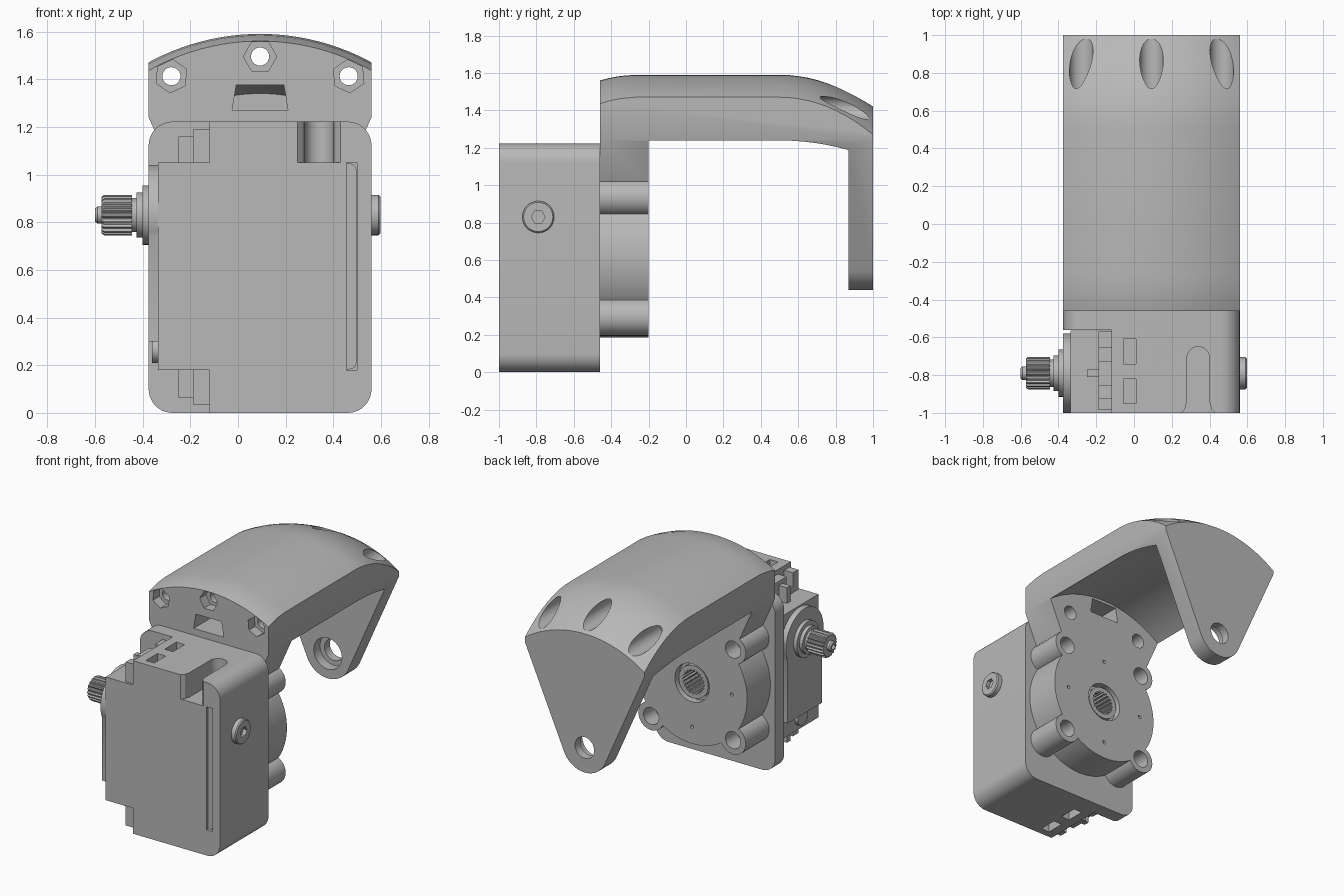
import bpy, bmesh
from math import sin, cos, pi, radians, hypot, asin, atan2

if "Cube" in bpy.data.objects:
    bpy.data.objects.remove(bpy.data.objects["Cube"])

grey = bpy.data.materials.new("light grey")
grey.use_nodes = True
grey.diffuse_color = (0.48, 0.48, 0.48, 1)
grey.node_tree.nodes["Principled BSDF"].inputs["Base Color"].default_value = (0.48, 0.48, 0.48, 1)

CX, HALF = 0.0925, 0.4675        # centre line and half width
AXIS = (CX, 0.615)               # output axis in x, z
SHAFT = (-0.79, 0.83)            # servo shaft axis in y, z


def loft(name, rings, axis, centre=(0, 0)):
    """Solid through 2D rings [(position, points)] stacked along an axis."""
    place = {"x": lambda u, v, w: (w, u, v),
             "y": lambda u, v, w: (u, w, v),
             "z": lambda u, v, w: (u, v, w)}[axis]
    bm = bmesh.new()
    loops = [[bm.verts.new(place(centre[0] + u, centre[1] + v, w)) for u, v in pts]
             for w, pts in rings]
    for a, b in zip(loops, loops[1:]):
        for i in range(len(a)):
            j = (i + 1) % len(a)
            bm.faces.new((a[i], a[j], b[j], b[i]))
    bm.faces.new(loops[0])
    bm.faces.new(loops[-1])
    bmesh.ops.recalc_face_normals(bm, faces=bm.faces)
    mesh = bpy.data.meshes.new(name)
    bm.to_mesh(mesh)
    bm.free()
    mesh.materials.append(grey)
    ob = bpy.data.objects.new(name, mesh)
    bpy.context.scene.collection.objects.link(ob)
    return ob


def prism(name, pts, axis, a, b, centre=(0, 0)):
    return loft(name, [(a, pts), (b, pts)], axis, centre)


def circle(r, n=40, turn=0):
    return [(r * cos(turn + 2 * pi * i / n), r * sin(turn + 2 * pi * i / n)) for i in range(n)]


def lathe(name, profile, axis, centre, n=40):
    return loft(name, [(w, circle(r, n)) for w, r in profile], axis, centre)


def rod(name, r, axis, a, b, centre, n=40):
    return lathe(name, [(a, r), (b, r)], axis, centre, n)


def spline(r, depth, teeth):
    return [((r - depth * (i // 2 % 2)) * cos(pi * i / teeth / 2 * 2 / 2),
             (r - depth * (i // 2 % 2)) * sin(pi * i / teeth / 2 * 2 / 2))
            for i in range(teeth * 4)]


def box(name, x0, x1, y0, y1, z0, z1):
    return prism(name, [(x0, y0), (x1, y0), (x1, y1), (x0, y1)], "z", z0, z1)


def combine(ob, tools, operation="DIFFERENCE"):
    """Apply booleans and discard the tools."""
    for tool in tools:
        mod = ob.modifiers.new("combine", "BOOLEAN")
        mod.operation, mod.solver, mod.object = operation, "EXACT", tool
        bpy.context.view_layer.update()
        mesh = bpy.data.meshes.new_from_object(
            ob.evaluated_get(bpy.context.evaluated_depsgraph_get()))
        ob.modifiers.clear()
        ob.data = mesh
        bpy.data.objects.remove(tool)
    return ob


def rounded_rect(hx, hz, r, n=10):
    pts = []
    for k, (sx, sz) in enumerate([(1, 1), (-1, 1), (-1, -1), (1, -1)]):
        for i in range(n + 1):
            a = pi / 2 * (k + i / n)
            pts.append((sx * (hx - r) + r * cos(a), sz * (hz - r) + r * sin(a)))
    return pts


# Housing: rounded block opened for the servo, with a back plate
housing = prism("servo_housing", rounded_rect(HALF, 0.611, 0.1), "y", -1, -0.46, (CX, 0.611))
groove = [(-0.1, -1.01), (-0.07, -0.98), (-0.06, -0.94)]
groove += [(-0.06 * cos(pi * i / 12), -0.71 + 0.06 * sin(pi * i / 12)) for i in range(13)]
groove += [(0.06, -0.94), (0.07, -0.98), (0.1, -1.01)]
cuts = [box("cut", -0.5, 0.5, -1.1, -0.56, 0.18, 1.05),
        box("cut", -0.5, -0.12, -1.1, -0.56, -0.1, 1.4),
        prism("cut", groove, "z", 1, 1.4, (0.34, 0))]
for y in (-0.95, -0.74):
    for z0, z1 in ((1.1, 1.4), (-0.2, 0.12)):
        cuts.append(box("cut", -0.055, 0.01, y, y + 0.13, z0, z1))
combine(housing, cuts)

# Side pivot with a hexagon socket
pivot = lathe("side_pivot", [(0.54, 0.085), (0.59, 0.085), (0.597, 0.078)], "x", SHAFT)
combine(pivot, [prism("cut", circle(0.037, 6), "x", 0.57, 0.7, SHAFT)])

# Servo body, rim, mounting ears and gear case
box("servo_body", -0.335, 0.455, -1, -0.565, 0.18, 1.05)
prism("servo_rim", rounded_rect(0.125, 0.432, 0.03), "y", -0.985, -0.565, (0.372, 0.615))
ears = box("servo_ears", -0.188, -0.12, -0.985, -0.57, 0.035, 1.19)
slots = []
for y in (-0.89, -0.69):
    for z0, z1 in ((1.09, 1.3), (-0.1, 0.135)):
        slots.append(box("cut", -0.3, 0, y - 0.035, y + 0.035, z0, z1))
combine(ears, slots)
for z0, z1 in ((1.05, 1.16), (0.065, 0.18)):
    box("ear_rib", -0.25, -0.18, -0.81, -0.77, z0, z1)
case = box("gear_case", -0.375, -0.33, -0.98, -0.6, 0.3, 0.83)
combine(case, [rod("disc", 0.21, "x", -0.375, -0.33, SHAFT, 56)], "UNION")
rod("cable_outlet", 0.055, "x", -0.36, -0.3, (-0.79, 0.265))

# Servo shaft with stepped collar and splines
lathe("shaft_collar", [(-0.37, 0.125), (-0.4, 0.125), (-0.4, 0.095), (-0.425, 0.095),
                       (-0.425, 0.072), (-0.45, 0.072)], "x", SHAFT)
loft("splined_shaft", [(-0.445, spline(0.085, 0.01, 20)), (-0.562, spline(0.085, 0.01, 20)),
                       (-0.572, spline(0.077, 0.008, 20))], "x", SHAFT)
tip = lathe("shaft_tip", [(-0.56, 0.036), (-0.59, 0.036), (-0.6, 0.028)], "x", SHAFT)
combine(tip, [rod("cut", 0.018, "x", -0.7, -0.58, SHAFT, 16)])

# Arm: turned shell trimmed to a straight sided wedge with a rounded tip
TIP = 0.175
corner = (HALF, 0.625)
edge = atan2(corner[0], corner[1]) - asin(TIP / hypot(*corner))
outline = [(HALF, 1.2), (-HALF, 1.2), (-corner[0], corner[1])]
sweep = pi - 2 * edge
start = pi + edge * -1
outline += [(TIP * cos(pi + edge + (pi - 2 * edge) * i / 24),
             TIP * sin(pi + edge + (pi - 2 * edge) * i / 24)) for i in range(25)]
outline.append(corner)
outer = [(-0.46, 0.945), (-0.41, 0.958), (-0.35, 0.969), (-0.27, 0.975), (0.5, 0.975)]
outer += [(0.5 + 0.05 * i, 0.975 - 0.17 * (i / 10) ** 2) for i in range(1, 11)]
inner = [(-0.2, 0.78), (0.5, 0.78)]
inner += [(0.5 + 0.37 * i / 6, 0.78 - 0.055 * (i / 6) ** 2) for i in range(1, 7)]
arm = lathe("arm", outer, "y", AXIS, 144)
combine(arm, [prism("trim", outline, "y", -0.6, 1.2, AXIS)], "INTERSECT")
combine(arm, [lathe("cut", inner, "y", AXIS, 144)])

# Gearbox disc and its four lugs join the arm
lugs = [(AXIS[0] + sx * 0.32, AXIS[1] + sz * 0.32) for sx in (-1, 1) for sz in (-1, 1)]
joined = [rod("disc", 0.43, "y", -0.46, -0.2, AXIS, 96)]
joined += [rod("lug", 0.1, "y", -0.46, -0.2, c) for c in lugs]
combine(arm, joined, "UNION")

# Holes: long bolts with nut pockets, window, pivot eye, lugs and output socket
holes = []
for turn in (-25, 0, 25):
    a = radians(turn)
    c = (AXIS[0] + 0.88 * sin(a), AXIS[1] + 0.88 * cos(a))
    holes += [rod("cut", 0.038, "y", -0.6, 1.2, c, 24),
              rod("cut", 0.0625, "y", 0.6, 1.2, c),
              prism("cut", circle(0.07, 6, -a), "y", -0.6, -0.39, c)]
holes.append(prism("cut", [(-0.117, 0.655), (0.117, 0.655), (0.1, 0.76), (-0.1, 0.76)],
                   "y", -0.6, -0.1, AXIS))
holes += [rod("cut", 0.075, "y", 0.8, 1.2, AXIS), rod("cut", 0.11, "y", 0.8, 0.94, AXIS)]
holes += [rod("cut", 0.06, "y", -0.33, -0.1, c, 28) for c in lugs]
holes += [rod("cut", 0.05, "y", -0.33, -0.1, (AXIS[0] + s * 0.295, AXIS[1] + 0.58), 28)
          for s in (-1, 1)]
holes += [rod("cut", 0.012, "y", -0.25, -0.1, (AXIS[0] + u, AXIS[1] + v), 12)
          for u, v in circle(0.31, 4)]
holes += [rod("cut", 0.135, "y", -0.25, -0.1, AXIS),
          prism("cut", spline(0.085, 0.01, 20), "y", -0.38, -0.1, AXIS)]
combine(arm, holes)
socket = rod("output_socket", 0.115, "y", -0.26, -0.215, AXIS)
combine(socket, [prism("cut", spline(0.085, 0.01, 20), "y", -0.4, -0.1, AXIS)])

# Smooth the curved faces and keep edges crisp
for ob in bpy.context.scene.objects:
    if ob.type == "MESH" and ob.data.materials and ob.data.materials[0] == grey:
        ob.data.shade_smooth()
        ob.data.set_sharp_from_angle(angle=radians(28))
